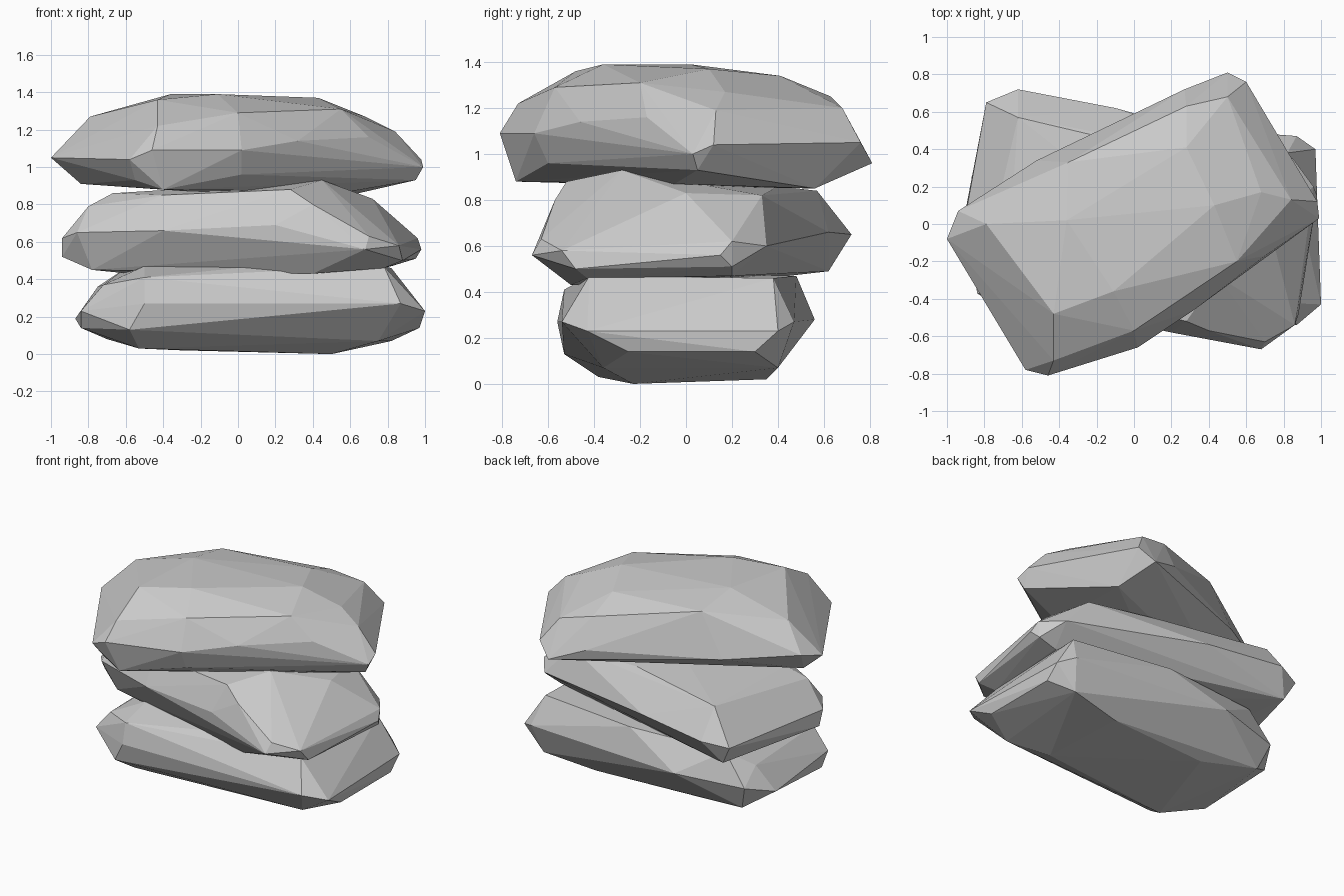
import bpy, bmesh


def stone(name, *contours):
    """Faceted stone: skin wrapped around a few contour lines."""
    bm = bmesh.new()
    for contour in contours:
        for p in contour:
            bm.verts.new(p)
    bmesh.ops.convex_hull(bm, input=bm.verts[:])
    loose = [v for v in bm.verts if not v.link_faces]
    bmesh.ops.delete(bm, geom=loose, context='VERTS')
    bmesh.ops.dissolve_limit(bm, angle_limit=0.03, verts=bm.verts[:], edges=bm.edges[:])
    bmesh.ops.recalc_face_normals(bm, faces=bm.faces[:])
    mesh = bpy.data.meshes.new(name)
    bm.to_mesh(mesh)
    bm.free()
    ob = bpy.data.objects.new(name, mesh)
    bpy.context.collection.objects.link(ob)
    return ob


# bottom stone: base, girth, crown
stone("bottom_stone",
      [(-.53, -.38, .03), (-.3, .3, .02), (.5, -.23, .0), (.45, .35, .02),
       (.75, -.36, .07), (.82, .4, .07), (-.7, .38, .08)],
      [(-.84, -.3, .14), (-.87, .25, .19), (-.84, -.37, .23), (-.58, -.53, .13),
       (-.5, -.56, .27), (.87, -.54, .27), (1, -.43, .23), (.97, -.25, .14),
       (.97, .3, .14), (.97, .4, .23), (.87, .47, .27), (-.3, .56, .28), (-.76, .44, .25)],
      [(-.72, -.38, .37), (-.5, -.53, .41), (-.5, -.3, .47), (.2, -.4, .48), (.78, -.42, .47),
       (.82, .38, .46), (.1, .48, .47), (-.6, .42, .46), (-.75, .3, .36)])

# middle stone
stone("middle_stone",
      [(-.78, -.22, .45), (-.58, .0, .43), (-.72, .62, .49), (-.05, -.4, .47),
       (.4, -.5, .43), (.78, -.43, .46), (.82, .2, .47), (.1, .1, .43)],
      [(-.94, -.17, .62), (-.94, -.13, .52), (-.86, -.28, .65), (-.4, -.45, .66),
       (.2, -.58, .69), (.68, -.67, .56), (.7, -.63, .63), (.86, -.54, .58), (.88, -.48, .5),
       (.95, .2, .51), (.98, .15, .56), (.96, .2, .62), (.85, .35, .6), (-.1, .62, .66),
       (-.62, .72, .65), (-.79, .65, .62)],
      [(-.8, -.2, .79), (-.67, -.15, .86), (-.4, -.36, .85), (.28, -.52, .88), (.4, -.57, .8),
       (.45, -.28, .93), (.72, .0, .83), (.65, .33, .82), (.1, .4, .86), (-.62, .57, .84)])

# top stone
stone("top_stone",
      [(-.84, -.1, .91), (-.55, -.7, .93), (-.4, -.74, .88), (-.13, .0, .86), (.02, -.6, .96),
       (.6, -.05, .87), (.6, .56, .85), (.95, .05, .93)],
      [(-1, -.08, 1.05), (-.94, .07, 1.09), (-.58, -.78, 1.04), (-.46, -.81, 1.09),
       (.02, -.66, 1.09), (.32, -.46, 1.14), (.7, -.17, 1.16), (.99, .03, 1.0), (.98, .12, 1.04),
       (.91, .15, 1.09), (.6, .76, 1.05), (.5, .81, .96), (.27, .72, 1.05), (-.52, .34, 1.05)],
      [(-.79, .0, 1.27), (-.43, -.73, 1.22), (.0, -.57, 1.29), (.55, -.2, 1.31),
       (.84, .13, 1.19), (.68, .17, 1.27), (.5, .68, 1.2), (.28, .63, 1.25)],
      [(-.43, -.48, 1.36), (-.11, -.36, 1.39), (-.36, .02, 1.39), (.43, .1, 1.37),
       (.28, .41, 1.34), (-.35, .33, 1.34)])
